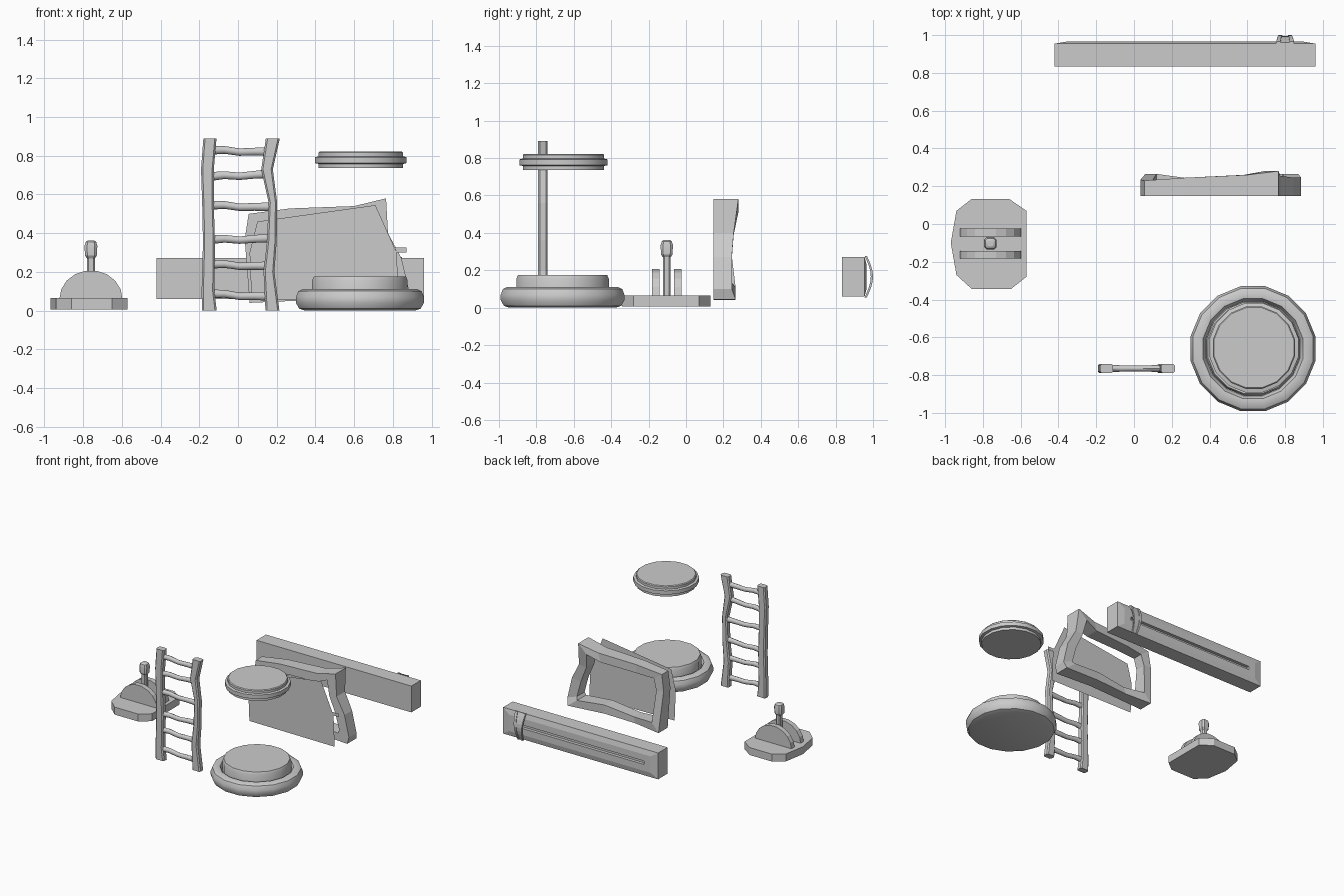
import bpy, bmesh
from math import sin, cos, pi

if "Cube" in bpy.data.objects:
    bpy.data.objects.remove(bpy.data.objects["Cube"])


def finish(name, bm, smooth=0):
    bmesh.ops.recalc_face_normals(bm, faces=bm.faces)
    me = bpy.data.meshes.new(name)
    bm.to_mesh(me)
    bm.free()
    ob = bpy.data.objects.new(name, me)
    bpy.context.collection.objects.link(ob)
    if smooth:
        bpy.ops.object.select_all(action='DESELECT')
        bpy.context.view_layer.objects.active = ob
        ob.select_set(True)
        bpy.ops.object.shade_smooth_by_angle(angle=smooth)
    return ob


def loft(name, rings, smooth=0, loop=False):
    """Skin equal-length rings; cap the ends, or join last ring to first."""
    bm = bmesh.new()
    vs = [[bm.verts.new(p) for p in r] for r in rings]
    n = len(vs[0])
    pairs = list(zip(vs, vs[1:])) + ([(vs[-1], vs[0])] if loop else [])
    for a, b in pairs:
        for i in range(n):
            j = (i + 1) % n
            bm.faces.new((a[i], a[j], b[j], b[i]))
    if not loop:
        bm.faces.new(vs[0])
        bm.faces.new(vs[-1])
    return finish(name, bm, smooth)


def turned(name, x, y, profile, n=16, smooth=0.6):
    """Solid of revolution from (radius, z) pairs."""
    ang = [2 * pi * (i + .5) / n for i in range(n)]
    return loft(name, [[(x + r * cos(a), y + r * sin(a), z) for a in ang]
                       for r, z in profile], smooth)


def chamfer_rect(w, d, c):
    return [(w, d - c), (w - c, d), (c - w, d), (-w, d - c),
            (-w, c - d), (c - w, -d), (w - c, -d), (w, c - d)]


# Round push button: fat ring base, pad and the hovering cap
R = 1.02
turned("button_base", .63, -.66,
       [(.29, 0), (.32, .01), (.337, .04), (.337, .07), (.325, .1),
        (.30, .112), (.27, .108), (.255, .08)])
turned("button_pad", .63, -.66, [(.252, .06), (.252, .155), (.243, .175)])
turned("button_cap", .635, -.655,
       [(.222, .737), (.222, .758), (.241, .762), (.241, .793),
        (.222, .797), (.222, .816), (.216, .822)])

# Crooked ladder
LY = -.765
left = [(-.148, 0, .038), (-.155, .1, .033), (-.15, .35, .031),
        (-.155, .55, .03), (-.158, .73, .033), (-.145, .89, .034)]
right = [(.178, 0, .036), (.16, .2, .028), (.175, .36, .025),
         (.18, .56, .022), (.15, .73, .03), (.18, .89, .036)]
for side, path in (("left", left), ("right", right)):
    loft(side + "_ladder_rail",
         [[(x + a, LY + b, z) for a, b in chamfer_rect(w, .025, .009)]
          for x, z, w in path])
for k, (z, tilt) in enumerate([(.08, -.006), (.235, -.004), (.37, .005),
                               (.54, -.004), (.70, .008), (.825, -.003)]):
    rings = []
    for t, bend, r in ((0, 0, .023), (.25, .004, .02), (.5, -.006, .019),
                       (.75, -.002, .02), (1, 0, .023)):
        cx, cz = -.15 + .315 * t, z + tilt * (2 * t - 1) + bend
        rings.append([(cx, LY + r * .85 * cos(a * pi / 4), cz + r * sin(a * pi / 4))
                      for a in range(8)])
    loft("ladder_rung_%d" % k, rings, .9)

# Lever switch: base, two half-disc cheeks, stick with knob
base = [(-.97, -.10), (-.94, .07), (-.86, .132), (-.66, .132), (-.57, .07),
        (-.57, -.28), (-.65, -.343), (-.86, -.343), (-.94, -.27)]
loft("lever_base", [[(x, y, z) for x, y in base] for z in (.006, .066)])
arc = [(-.76 + .163 * cos(pi * i / 9), .06 + .148 * sin(pi * i / 9)) for i in range(10)]
for k, yc in enumerate((-.045, -.162)):
    loft("lever_cheek_%d" % k,
         [[(x, yc + d, z) for x, z in arc] for d in (-.02, .02)])
loft("lever_stick",
     [[(-.76 + a, -.103 + b, z) for a, b in chamfer_rect(w, w, w * .4)]
      for w, z in ((.021, .06), (.021, .27), (.031, .285), (.033, .335),
                   (.027, .355), (.016, .363))], .5)

# Crooked picture frame: x, z, back depth, inner x, inner z
frame = [(.055, .50, .23, .125, .45), (.27, .528, .245, .27, .46),
         (.60, .54, .26, .58, .47), (.765, .58, .28, .69, .51),
         (.775, .40, .255, .71, .39), (.845, .27, .245, .765, .26),
         (.885, .10, .245, .80, .13), (.87, .045, .265, .785, .11),
         (.55, .06, .25, .55, .13), (.28, .05, .24, .30, .10),
         (.06, .04, .265, .12, .11), (.035, .37, .235, .10, .36)]
loft("screen_frame",
     [[(x, .148, z) for x, z, d, u, v in frame],
      [(x, d, z) for x, z, d, u, v in frame],
      [(u, d, v) for x, z, d, u, v in frame],
      [(u, .148, v) for x, z, d, u, v in frame]], loop=True)

# Flat screen sheet with a small side tab
bm = bmesh.new()
sheet = [(.07, .055), (.83, .05), (.82, .30), (.71, .545), (.10, .46), (.06, .30)]
tab = [(.82, .30), (.87, .30), (.87, .325), (.81, .325)]
for poly in (sheet, tab):
    bm.faces.new([bm.verts.new((x, .045, z)) for x, z in poly])
finish("screen_sheet", bm)

# Slider bar: block with a raised, chamfered back face and a slot
X0, X1, Z0, Z1 = -.42, .96, .06, .272


def rect(y, i, j, x0=X0, x1=X1):
    return [(x0 + i, y, Z0 + j), (x1 - i, y, Z0 + j),
            (x1 - i, y, Z1 - j), (x0 + i, y, Z1 - j)]


loft("slider_bar",
     [rect(.835, 0, 0), rect(.955, 0, 0), rect(.965, .06, .04),
      rect(.965, .12, .092), rect(.94, .12, .092)])

# Slider grip: bowed tapered strip with two ridges


def strip(name, off, w0, w1, y_add, thick):
    rings = []
    for i in range(9):
        t = i / 8
        z = .055 + .222 * t
        y = .955 + .033 * sin(pi * t) + y_add
        cx = .80 + off * (.45 + .55 * t)
        w = w0 + (w1 - w0) * t
        rings.append([(cx - w, y, z), (cx + w, y, z),
                      (cx + w, y + thick, z), (cx - w, y + thick, z)])
    loft(name, rings)


strip("slider_grip", 0, .025, .048, 0, .007)
for side, off in (("left", -.035), ("right", .035)):
    strip(side + "_grip_ridge", off, .007, .011, .004, .008)
